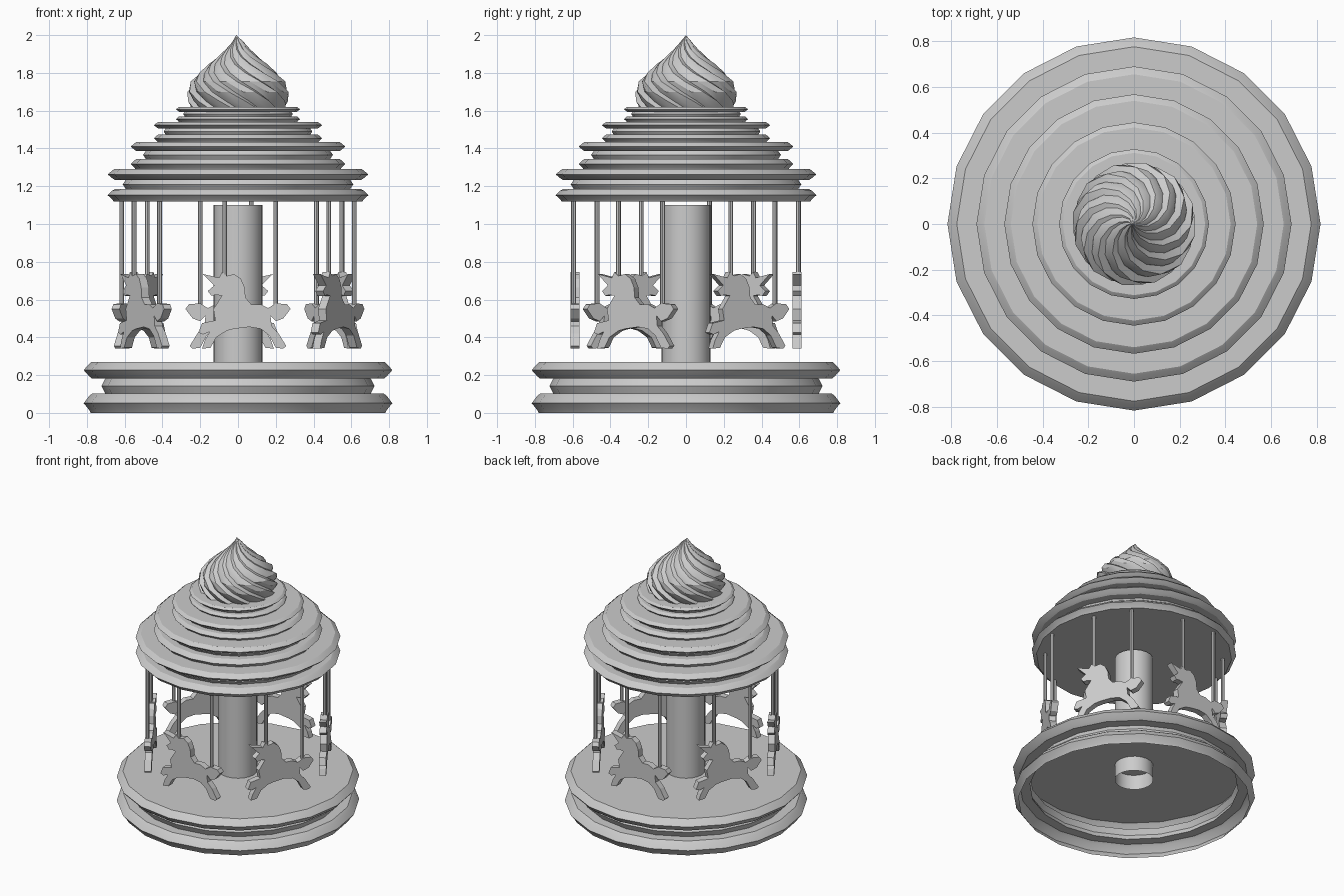
import bpy, bmesh
from math import sin, cos, pi, radians

if "Cube" in bpy.data.objects:
    bpy.data.objects.remove(bpy.data.objects["Cube"])


def finish(name, bm, smooth=True):
    bmesh.ops.recalc_face_normals(bm, faces=bm.faces)
    me = bpy.data.meshes.new(name)
    bm.to_mesh(me)
    bm.free()
    ob = bpy.data.objects.new(name, me)
    bpy.context.collection.objects.link(ob)
    if smooth:
        bpy.ops.object.select_all(action='DESELECT')
        ob.select_set(True)
        bpy.context.view_layer.objects.active = ob
        bpy.ops.object.shade_smooth_by_angle(angle=radians(30))
    return ob


def skin(bm, rings):
    """Join successive closed rings of vertices with quads."""
    for a, b in zip(rings, rings[1:]):
        n = len(a)
        for i in range(n):
            j = (i + 1) % n
            bm.faces.new((a[i], a[j], b[j], b[i]))


def lathe(name, profile, sides=20, cap_top=False, cap_bottom=False):
    bm = bmesh.new()
    rings = [[bm.verts.new((r * cos(2 * pi * i / sides), r * sin(2 * pi * i / sides), z))
              for i in range(sides)] for r, z in profile]
    skin(bm, rings)
    if cap_top:
        bm.faces.new(rings[-1])
    if cap_bottom:
        bm.faces.new(rings[0])
    return finish(name, bm)


# Tier cross-section: two bulging rims with a recessed band between them
TIER = [(.955, 0), (.965, .06), (1, .19), (.965, .33), (.945, .38), (.86, .38), (.885, .53),
        (.86, .67), (.945, .67), (.965, .72), (1, .84), (.965, .96), (.95, 1)]


def tier(name, z, height, radius, bottom=False):
    lathe(name, [(r * radius, z + t * height) for r, t in TIER],
          cap_top=True, cap_bottom=bottom)


# Hollow base platform and stacked roof
tier("base_platform", 0, .27, .817)
for k, (z, h, r) in enumerate([(1.12, .17, .69), (1.29, .143, .568),
                               (1.433, .107, .445), (1.54, .08, .328)]):
    tier(f"roof_tier_{k + 1}", z, h, r, bottom=(k == 0))

# Central column, open at the ends
lathe("center_column", [(.13, .16), (.13, 1.10)])

# Twisted whipped top
LOBES = 12
OUTLINE = [(.255, 1.61), (.268, 1.65), (.272, 1.70), (.25, 1.755), (.208, 1.80),
           (.158, 1.845), (.108, 1.885), (.065, 1.925), (.03, 1.965)]
bm = bmesh.new()
rings = []
for r, z in OUTLINE:
    twist = -radians(150) * (z - 1.61) / .39
    ring = []
    for i in range(LOBES * 3):
        rr = r * (.89, .96, 1.0)[i % 3]
        a = 2 * pi * (i // 3 + (0, .35, .8)[i % 3]) / LOBES + twist
        ring.append(bm.verts.new((rr * cos(a), rr * sin(a), z)))
    rings.append(ring)
skin(bm, rings)
tip = bm.verts.new((-.01, 0, 2.0))
for i in range(LOBES * 3):
    bm.faces.new((rings[-1][i], rings[-1][(i + 1) % (LOBES * 3)], tip))
bm.faces.new(rings[0])
finish("swirl_top", bm)

# Horned horse silhouette, facing -x
HORSE = [(-.125, .675), (-.185, .735), (-.10, .715), (-.085, .745), (-.06, .725), (-.02, .735),
         (.015, .71), (.035, .665), (.04, .61), (.07, .575), (.12, .575), (.16, .555),
         (.20, .58), (.26, .575), (.278, .55), (.24, .50), (.20, .485), (.172, .515),
         (.178, .46), (.215, .42), (.255, .355), (.24, .34), (.20, .345), (.165, .41),
         (.12, .445), (.06, .455), (-.02, .445), (-.06, .435), (-.115, .40), (-.145, .345),
         (-.19, .34), (-.175, .385), (-.15, .43), (-.185, .415), (-.21, .425), (-.19, .475),
         (-.12, .49), (-.13, .55), (-.085, .62), (-.115, .625), (-.14, .62), (-.16, .645)]

for k in range(6):
    turn = k * pi / 3

    # Flat cut-out horse
    bm = bmesh.new()
    face = bm.faces.new([bm.verts.new((x, -.612, z)) for x, z in HORSE])
    ext = bmesh.ops.extrude_face_region(bm, geom=[face])
    for v in ext["geom"]:
        if isinstance(v, bmesh.types.BMVert):
            v.co.y += .047
    bmesh.ops.triangulate(bm, faces=[f for f in bm.faces if len(f.verts) > 4])
    finish(f"horse_{k + 1}", bm, smooth=False).rotation_euler.z = turn

    # Two hanging rods per horse
    for part, x in (("front", -.07), ("rear", .2)):
        rod = lathe(f"{part}_rod_{k + 1}", [(.013, .56), (.013, 1.165)], 8, True, True)
        p = (x, -.595)
        rod.location = (p[0] * cos(turn) - p[1] * sin(turn),
                        p[0] * sin(turn) + p[1] * cos(turn), 0)
